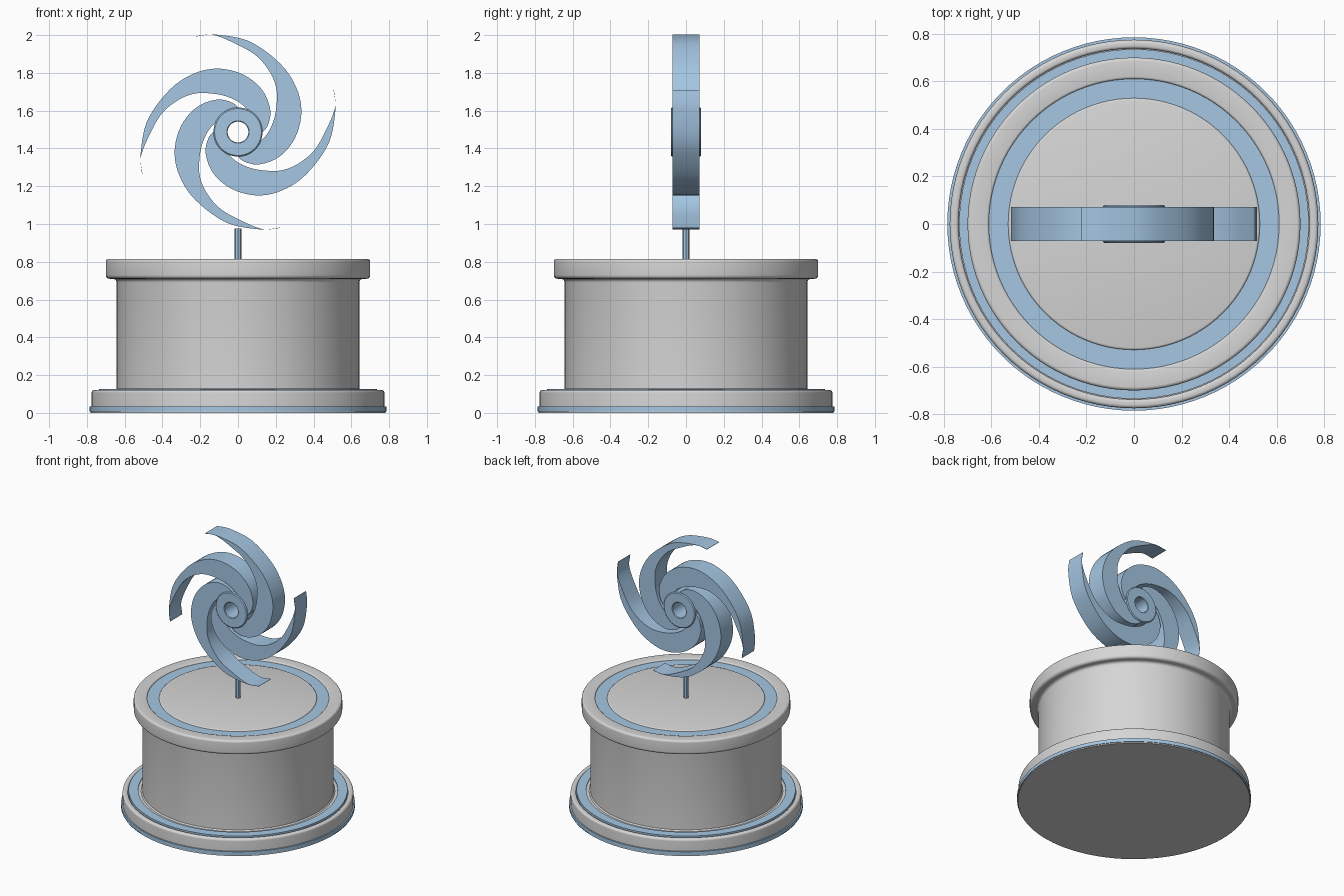
import bpy, bmesh, math
from mathutils import Matrix, Vector

if "Cube" in bpy.data.objects:
    bpy.data.objects.remove(bpy.data.objects["Cube"])


def material(name, rgb):
    m = bpy.data.materials.new(name)
    m.diffuse_color = (*rgb, 1)
    m.use_nodes = True
    m.node_tree.nodes["Principled BSDF"].inputs["Base Color"].default_value = m.diffuse_color
    return m


GREY = material("stone grey", (0.67, 0.67, 0.67))
BLUE = material("soft blue", (0.375, 0.565, 0.765))
CENTRE = Vector((0, 0, 1.487))  # middle of the wheel


def finish(bm, name, mat, angle=35):
    bmesh.ops.remove_doubles(bm, verts=bm.verts, dist=1e-5)
    bmesh.ops.recalc_face_normals(bm, faces=bm.faces)
    mesh = bpy.data.meshes.new(name)
    bm.to_mesh(mesh)
    bm.free()
    mesh.materials.append(mat)
    ob = bpy.data.objects.new(name, mesh)
    bpy.context.collection.objects.link(ob)
    bpy.ops.object.select_all(action='DESELECT')
    ob.select_set(True)
    bpy.context.view_layer.objects.active = ob
    bpy.ops.object.shade_smooth_by_angle(angle=math.radians(angle))
    return ob


def lathe(name, profile, mat, closed=False, steps=96, matrix=None, angle=35):
    """Spin an (r, z) profile round the z axis."""
    bm = bmesh.new()
    vs = [bm.verts.new((r, 0, z)) for r, z in profile]
    pairs = list(zip(vs, vs[1:])) + ([(vs[-1], vs[0])] if closed else [])
    edges = [bm.edges.new(p) for p in pairs]
    bmesh.ops.spin(bm, geom=vs + edges, axis=(0, 0, 1), cent=(0, 0, 0),
                   angle=math.tau, steps=steps, use_duplicate=False)
    if matrix:
        bm.transform(matrix)
    return finish(bm, name, mat, angle)


def arc(r, z, rad, a0, a1, n=6):
    """Rounded corner points for a profile, angles in degrees."""
    return [(r + rad * math.cos(math.radians(a0 + (a1 - a0) * i / n)),
             z + rad * math.sin(math.radians(a0 + (a1 - a0) * i / n)))
            for i in range(n + 1)]


def smooth_path(points, count):
    """Even samples along a Catmull-Rom curve through the points."""
    p = [Vector(q) for q in points]
    p = [2 * p[0] - p[1]] + p + [2 * p[-1] - p[-2]]
    fine = []
    for a, b, c, d in zip(p, p[1:], p[2:], p[3:]):
        for i in range(12):
            t = i / 12
            fine.append(0.5 * (2 * b + (c - a) * t + (2 * a - 5 * b + 4 * c - d) * t * t
                               + (3 * b - a - 3 * c + d) * t ** 3))
    fine.append(p[-2])
    lengths = [0]
    for a, b in zip(fine, fine[1:]):
        lengths.append(lengths[-1] + (b - a).length)
    out, k = [], 0
    for i in range(count):
        s = lengths[-1] * i / (count - 1)
        while k < len(fine) - 2 and lengths[k + 1] < s:
            k += 1
        f = (s - lengths[k]) / (lengths[k + 1] - lengths[k])
        out.append(fine[k].lerp(fine[k + 1], f))
    return out


# Drum: foot, column and top rim in one turned shape, with ring grooves
drum = [(0, 0), (0.78, 0), (0.78, 0.009), (0.775, 0.009)]
drum += arc(0.76, 0.106, 0.015, 0, 90)
drum += arc(0.75, 0.109, 0.012, 90, 180, 4)
drum += [(0.738, 0.105), (0.675, 0.105), (0.675, 0.121)]
drum += [(0.65, 0.121), (0.642, 0.13), (0.642, 0.69)]
drum += arc(0.662, 0.69, 0.02, 180, 90, 4)
drum += arc(0.68, 0.73, 0.02, -90, 0)
drum += arc(0.685, 0.8, 0.015, 0, 90)
drum += arc(0.62, 0.805, 0.01, 90, 180, 3)
drum += [(0.61, 0.79), (0.53, 0.79)]
drum += arc(0.52, 0.803, 0.01, 0, 90, 3)
drum += [(0, 0.813)]
lathe("drum", drum, GREY)

# Blue band round the foot and inlaid rings
lathe("foot_band", [(0.765, 0.008), (0.785, 0.008), (0.785, 0.034), (0.765, 0.034)],
      BLUE, closed=True)
lathe("foot_ring", [(0.67, 0.1), (0.735, 0.1), (0.735, 0.127), (0.67, 0.127)],
      BLUE, closed=True)
lathe("top_ring", [(0.527, 0.785), (0.613, 0.785), (0.613, 0.806), (0.527, 0.806)],
      BLUE, closed=True)

# Thin support rod
lathe("support_rod", [(0, 0.8), (0.018, 0.8), (0.018, 0.975), (0, 0.975)],
      BLUE, steps=8, angle=30)

# Wheel hub with a hole through it
to_wheel = Matrix.Translation(CENTRE) @ Matrix.Rotation(math.pi / 2, 4, 'X')
hub = [(0.055, -0.076), (0.059, -0.08), (0.124, -0.08), (0.13, -0.074),
       (0.13, 0.074), (0.124, 0.08), (0.059, 0.08), (0.055, 0.076)]
lathe("wheel_hub", hub, BLUE, closed=True, steps=64, matrix=to_wheel)

# Four curved blades, outlines in hundredths relative to the hub centre
outer = [(-50.5, -22), (-51.3, -12), (-47.7, 6), (-36.2, 22), (-24, 30.4),
         (-11, 33.4), (2.6, 30.3), (12.7, 22.2), (17, 11.6), (15.5, 3), (11, -2)]
inner = [(-50.3, -22), (-51, -12.5), (-45.3, 1), (-39.8, 10), (-32, 16.5),
         (-24.5, 19.8), (-17.5, 20.5), (-8, 19.3), (0, 16), (5, 11.5), (6, 8)]
N = 44
edge_a, edge_b = smooth_path(outer, N), smooth_path(inner, N)
SCALE = 0.01006
for k in range(4):
    bm = bmesh.new()
    rows = []
    for a, b in zip(edge_a, edge_b):
        rows.append([bm.verts.new((p.x * SCALE, y, p.y * SCALE))
                     for p, y in ((a, -0.071), (b, -0.071), (b, 0.071), (a, 0.071))])
    for r, s in zip(rows, rows[1:]):
        for i in range(4):
            j = (i + 1) % 4
            bm.faces.new((r[i], r[j], s[j], s[i]))
    bm.faces.new(rows[0])
    bm.faces.new(rows[-1])
    bm.transform(Matrix.Translation(CENTRE) @ Matrix.Rotation(k * math.pi / 2, 4, 'Y'))
    finish(bm, f"blade_{k + 1}", BLUE)
